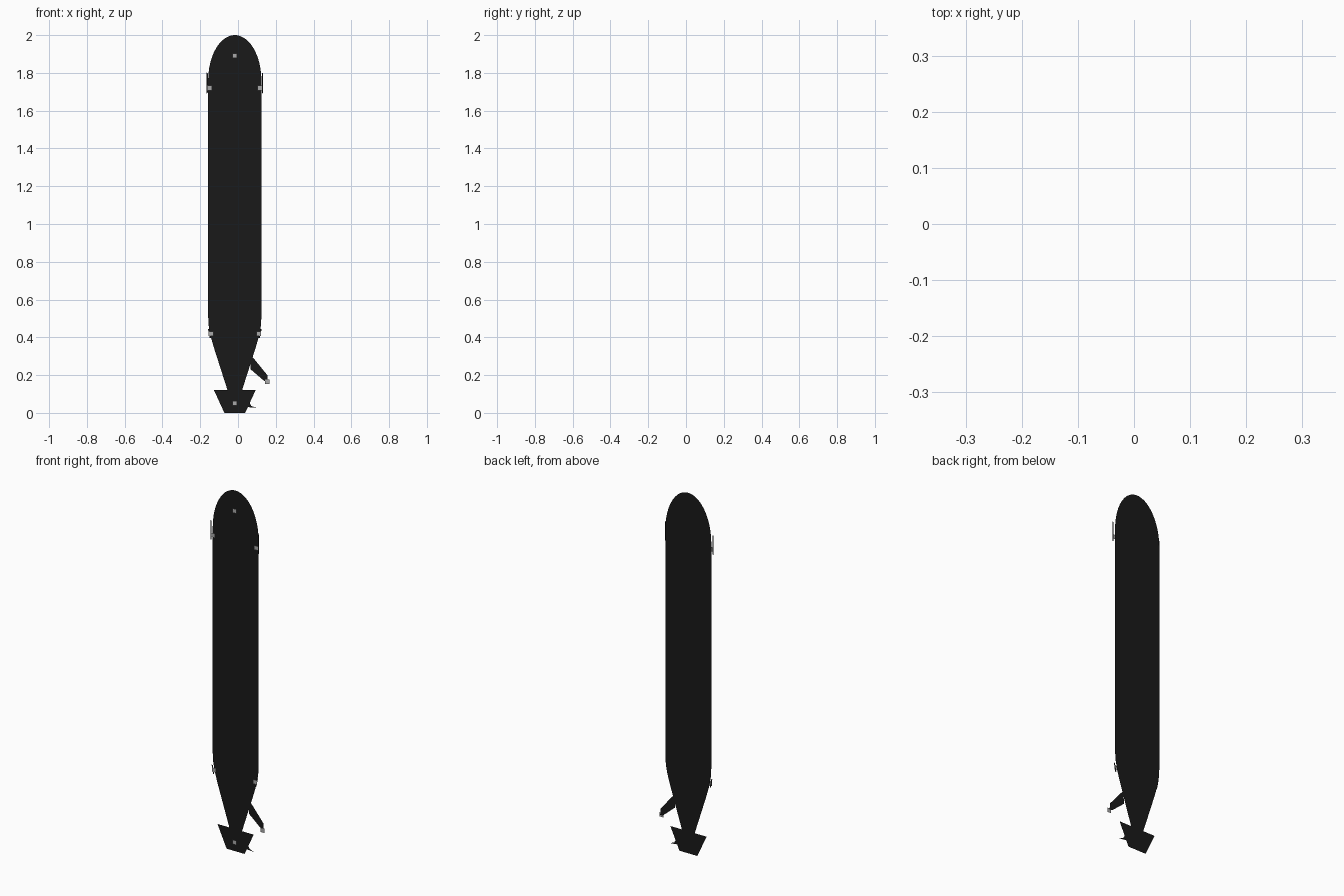
import bpy, math

if "Cube" in bpy.data.objects:
    bpy.data.objects.remove(bpy.data.objects["Cube"])

CX = -0.017      # hull centre line
R = 0.141        # hull half width


def material(name, c):
    m = bpy.data.materials.new(name)
    m.diffuse_color = (c, c, c, 1)
    m.use_nodes = True
    m.node_tree.nodes["Principled BSDF"].inputs["Base Color"].default_value = m.diffuse_color
    return m


BLACK = material("black", 0.01)
GREY = material("grey", 0.4)


def sheet(name, outline, y, mat=BLACK):
    """Flat single-face cut-out in the xz plane, facing the front (-y)."""
    area = sum(a[0] * b[1] - b[0] * a[1]
               for a, b in zip(outline, outline[1:] + outline[:1]))
    if area < 0:
        outline = outline[::-1]
    me = bpy.data.meshes.new(name)
    me.from_pydata([(x, y, z) for x, z in outline], [], [range(len(outline))])
    me.materials.append(mat)
    ob = bpy.data.objects.new(name, me)
    bpy.context.collection.objects.link(ob)
    return ob


def mirrored(half):
    """Close a half outline (offset, z) around the hull centre line."""
    return [(CX + x, z) for x, z in half] + [(CX - x, z) for x, z in reversed(half)]


# Hull: tapered tail, straight sides, elliptical nose
half = [(0.034, 0.09), (0.04, 0.125), (0.112, 0.35), (0.129, 0.41), (0.138, 0.46), (R, 0.51)]
for i in range(12):
    t = math.radians(i * 7.8)
    half.append((R * math.cos(t), 1.76 + 0.24 * math.sin(t)))
sheet("hull", mirrored(half), 0.004)

# Tail shroud
sheet("tail_shroud", mirrored([(0.055, 0.0), (0.111, 0.122)]), 0.003)

# Side fin and small tail blade
sheet("side_fin", [(0.07, 0.30), (0.09, 0.28), (0.155, 0.20), (0.157, 0.165),
                   (0.14, 0.168), (0.065, 0.232)], 0.002)
sheet("tail_blade", [(0.04, 0.055), (0.062, 0.052), (0.07, 0.037), (0.098, 0.026),
                     (0.04, 0.032)], 0.002)

# Thin strips beside the hull, front and rear pairs
for s, side in ((-1, "left"), (1, "right")):
    sheet("front_strip_" + side,
          [(CX + s * x, z) for x, z in ((0.143, 1.695), (0.15, 1.69), (0.15, 1.802), (0.143, 1.797))],
          -0.004)
    sheet("rear_strip_" + side,
          [(CX + s * x, z) for x, z in ((0.126, 0.397), (0.133, 0.397), (0.142, 0.445), (0.135, 0.445))],
          -0.004)

# Small square markers
for name, x, z in (("nose", CX, 1.89), ("front_left", -0.149, 1.72), ("front_right", 0.115, 1.72),
                   ("rear_left", -0.143, 0.42), ("rear_right", 0.109, 0.42),
                   ("fin", 0.154, 0.165), ("tail", CX, 0.052)):
    h = 0.012
    sheet(name + "_marker", [(x - h, z - h), (x + h, z - h), (x + h, z + h), (x - h, z + h)],
          -0.005, GREY)
